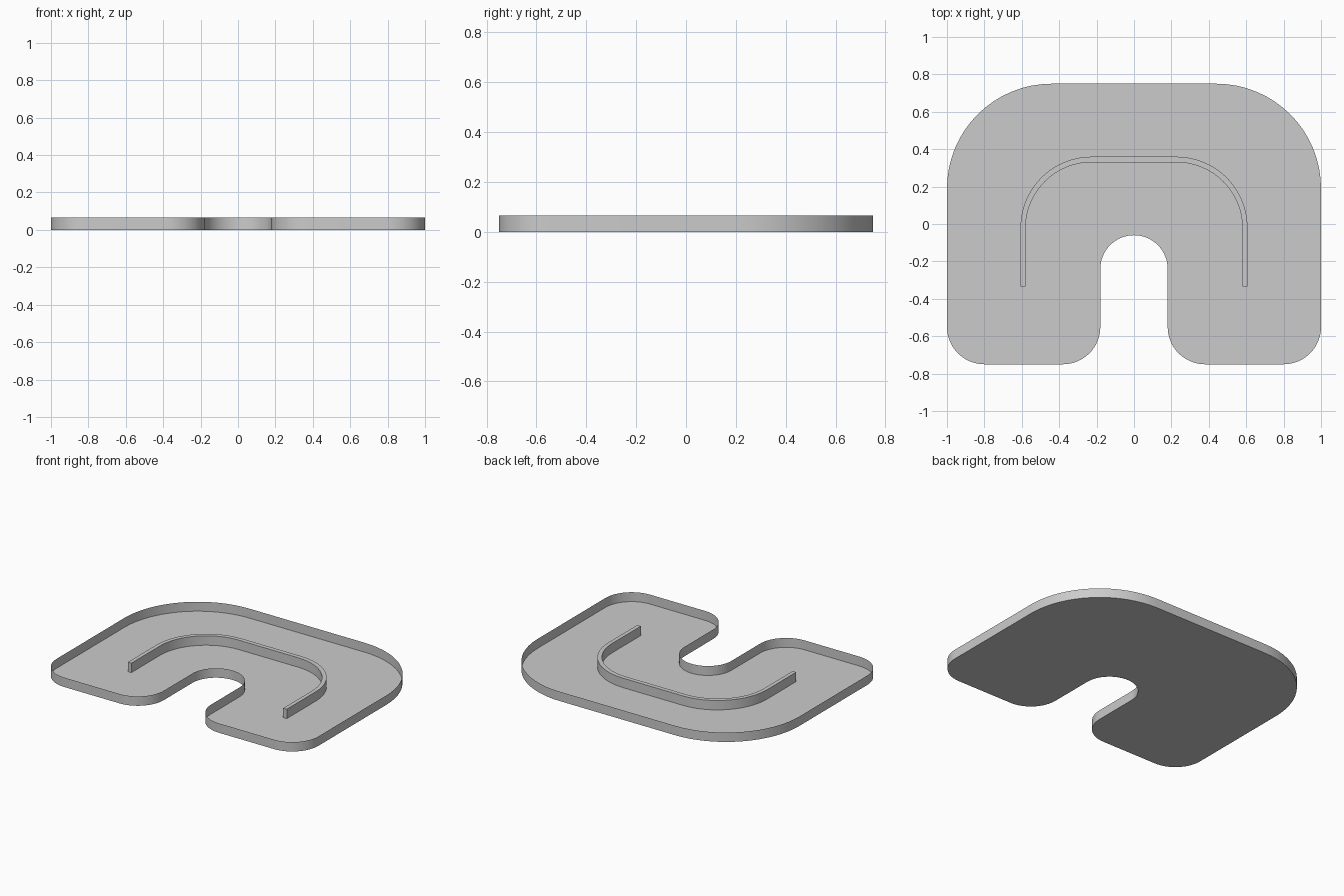
import bpy
import bmesh
import math
from mathutils import Vector

cube = bpy.data.objects.get("Cube")
if cube:
    bpy.data.objects.remove(cube, do_unlink=True)

HEIGHT = 0.065
STEPS = 16

grey = bpy.data.materials.new("plain_grey")
grey.use_nodes = True
colour = (0.6, 0.6, 0.6, 1)
grey.diffuse_color = colour
grey.node_tree.nodes["Principled BSDF"].inputs["Base Color"].default_value = colour


def rounded_outline(corners):
    """Turn square corners (x, y, radius) into a rounded outline."""
    outline = []
    for i, (x, y, r) in enumerate(corners):
        p = Vector((x, y))
        if r == 0:
            outline.append(p)
            continue
        a = (Vector(corners[i - 1][:2]) - p).normalized()
        b = (Vector(corners[(i + 1) % len(corners)][:2]) - p).normalized()
        centre = p + r * (a + b)
        for s in range(STEPS + 1):
            t = math.pi / 2 * s / STEPS
            outline.append(centre - r * (b * math.cos(t) + a * math.sin(t)))
    # Drop points where two arcs meet
    return [p for i, p in enumerate(outline) if (p - outline[i - 1]).length > 1e-4]


def walled_shape(name, corners, z_top, cap):
    """Raise thin walls along the outline and close them at the top or bottom."""
    bm = bmesh.new()
    outline = rounded_outline(corners)
    low = [bm.verts.new((p.x, p.y, 0)) for p in outline]
    high = [bm.verts.new((p.x, p.y, z_top)) for p in outline]
    for i in range(len(outline)):
        bm.faces.new((low[i - 1], low[i], high[i], high[i - 1]))
    bm.faces.new(high if cap == "top" else low[::-1])
    mesh = bpy.data.meshes.new(name)
    bm.to_mesh(mesh)
    bm.free()
    mesh.materials.append(grey)
    obj = bpy.data.objects.new(name, mesh)
    bpy.context.collection.objects.link(obj)
    bpy.ops.object.select_all(action="DESELECT")
    obj.select_set(True)
    bpy.context.view_layer.objects.active = obj
    bpy.ops.object.shade_smooth_by_angle(angle=math.radians(30))
    return obj


def mirrored(right_half):
    """Complete a half outline, listed front to back, with its mirror image."""
    return right_half + [(-x, y, r) for x, y, r in reversed(right_half)]


# Open tray with a rounded notch in the front edge
walled_shape("tray", mirrored([
    (0.18, -0.06, 0.18),
    (0.18, -0.75, 0.2),
    (1, -0.75, 0.2),
    (1, 0.75, 0.56),
]), HEIGHT, "bottom")

# Arched divider standing on the tray floor
outer = mirrored([(0.607, -0.335, 0), (0.607, 0.36, 0.38)])
inner = mirrored([(0.58, -0.335, 0), (0.58, 0.33, 0.353)])
walled_shape("divider", outer + inner[::-1], HEIGHT, "top")
